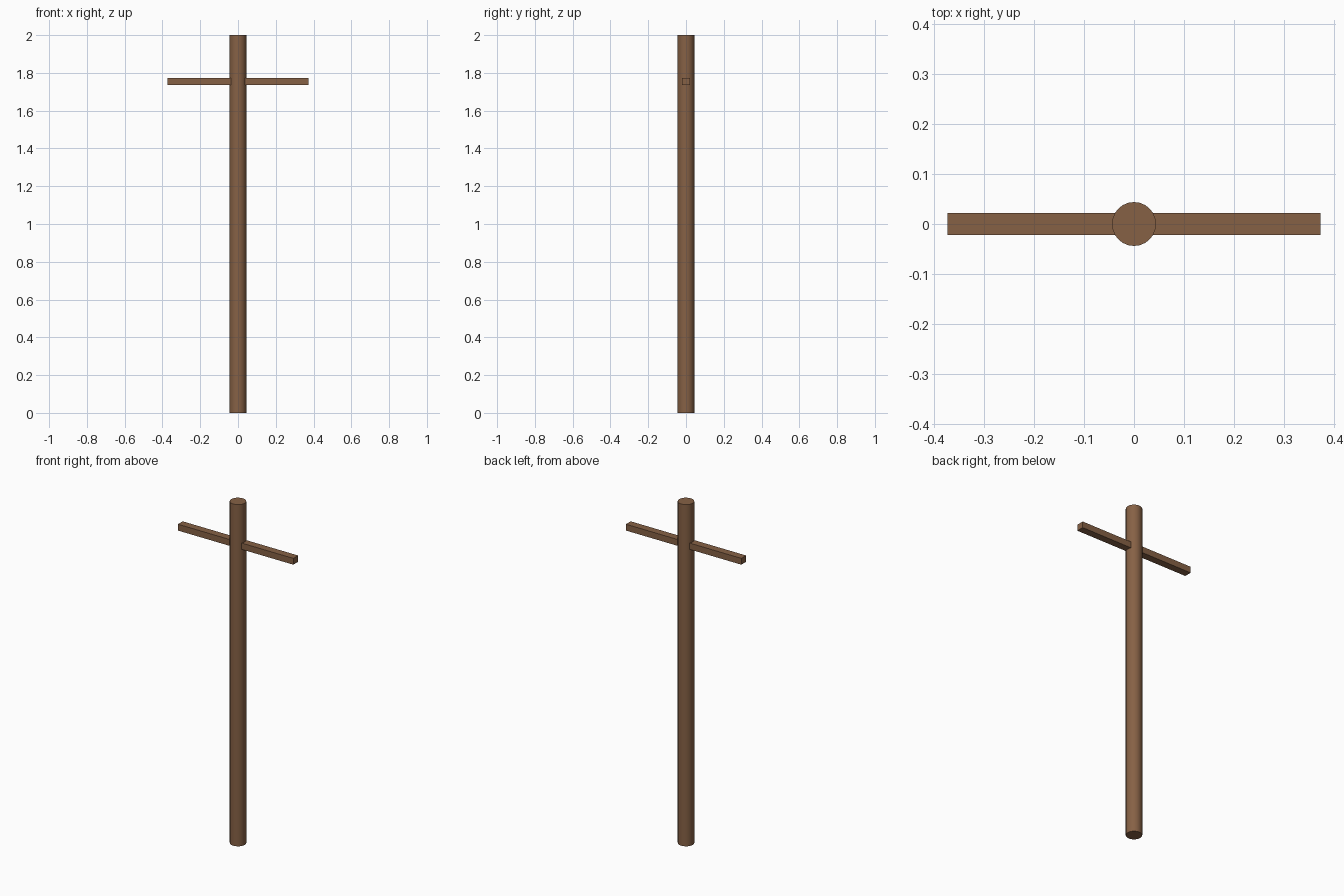
import bpy
import math

if "Cube" in bpy.data.objects:
    bpy.data.objects.remove(bpy.data.objects["Cube"])

wood = bpy.data.materials.new("brown_wood")
wood.diffuse_color = (0.24, 0.12, 0.06, 1)
wood.use_nodes = True
wood.node_tree.nodes["Principled BSDF"].inputs["Base Color"].default_value = wood.diffuse_color

# Upright round post
bpy.ops.mesh.primitive_cylinder_add(vertices=24, radius=0.044, depth=2, location=(0, 0, 1))
post = bpy.context.object
post.name = "post"
post.data.materials.append(wood)
bpy.ops.object.shade_smooth_by_angle(angle=math.radians(30))

# Square crossbar passing through the post
bpy.ops.mesh.primitive_cube_add(size=1, location=(0, 0, 1.755))
bar = bpy.context.object
bar.name = "crossbar"
bar.scale = (0.747, 0.044, 0.037)
bpy.ops.object.transform_apply(location=False, rotation=False, scale=True)
bar.data.materials.append(wood)
